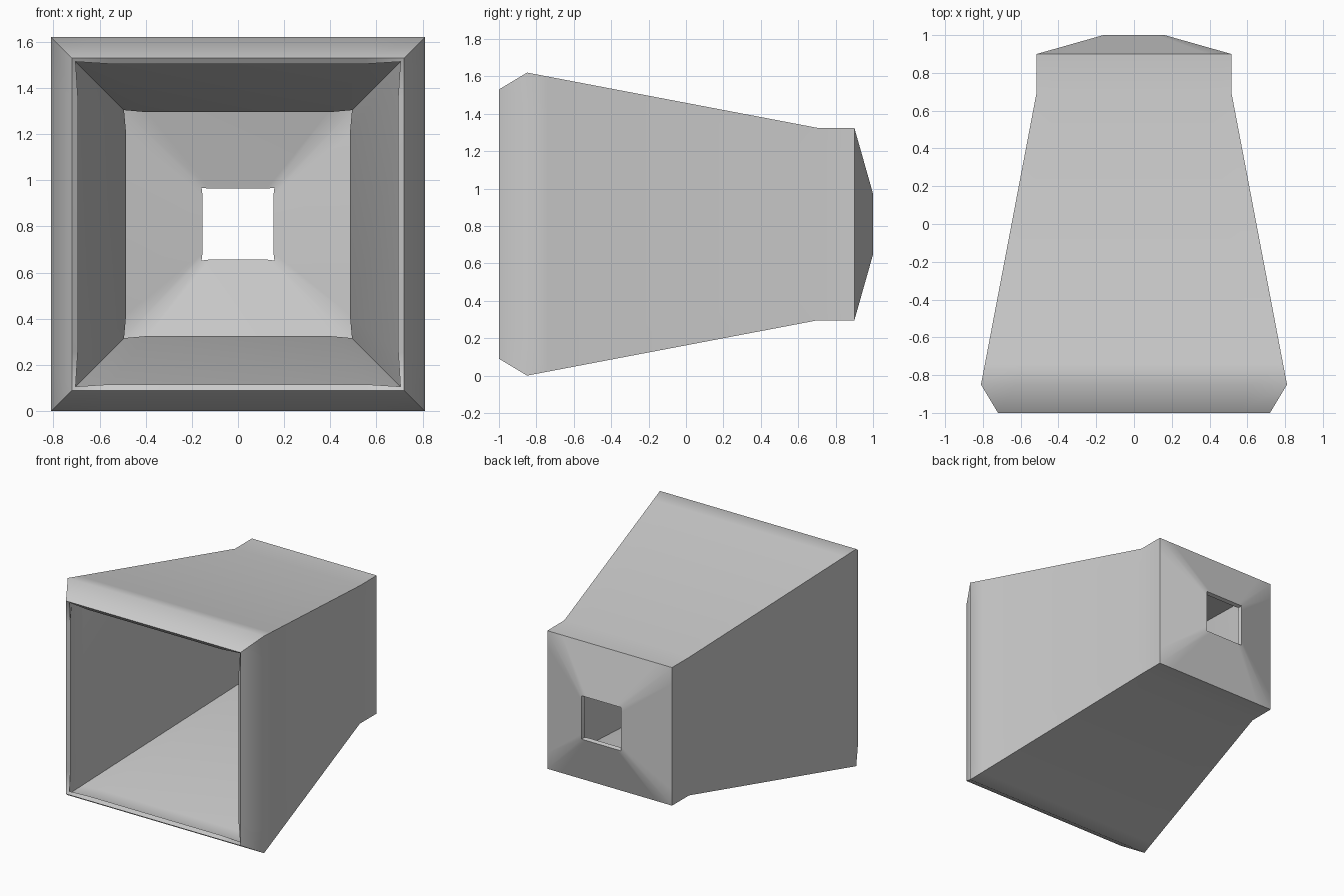
import bpy, bmesh, math

if "Cube" in bpy.data.objects:
    bpy.data.objects.remove(bpy.data.objects["Cube"])

CENTRE_Z = 0.81
# (y, half width) of each square ring, front opening to rear hole
RINGS = [(-1.0, 0.72), (-0.85, 0.81), (-0.74, 0.789),
         (0.7, 0.515), (0.9, 0.515), (1.0, 0.162)]
# support loops along each side, as fractions of the half width
STEPS = (-1.0, -0.77, 0.77)


def square_ring(bm, y, h):
    """Square loop of vertices, clockwise seen from the front."""
    verts = []
    for side in range(4):
        for s in STEPS:
            x, z = s * h, h
            for _ in range(side):
                x, z = z, -x
            verts.append(bm.verts.new((x, y, CENTRE_Z + z)))
    return verts


# Tapered square shell
bm = bmesh.new()
loops = [square_ring(bm, y, h) for y, h in RINGS]
n = len(loops[0])
for a, b in zip(loops, loops[1:]):
    for i in range(n):
        j = (i + 1) % n
        bm.faces.new((a[i], a[j], b[j], b[i]))
mesh = bpy.data.meshes.new("tapered_hood")
bm.to_mesh(mesh)
bm.free()
hood = bpy.data.objects.new("tapered_hood", mesh)
bpy.context.collection.objects.link(hood)

# Thin wall, thickened inwards
wall = hood.modifiers.new("wall", 'SOLIDIFY')
wall.thickness = 0.03
wall.offset = -1

# Soft bends along the length, sharp corners
bpy.context.view_layer.objects.active = hood
hood.select_set(True)
bpy.ops.object.modifier_apply(modifier="wall")
bpy.ops.object.shade_smooth_by_angle(angle=math.radians(60))
